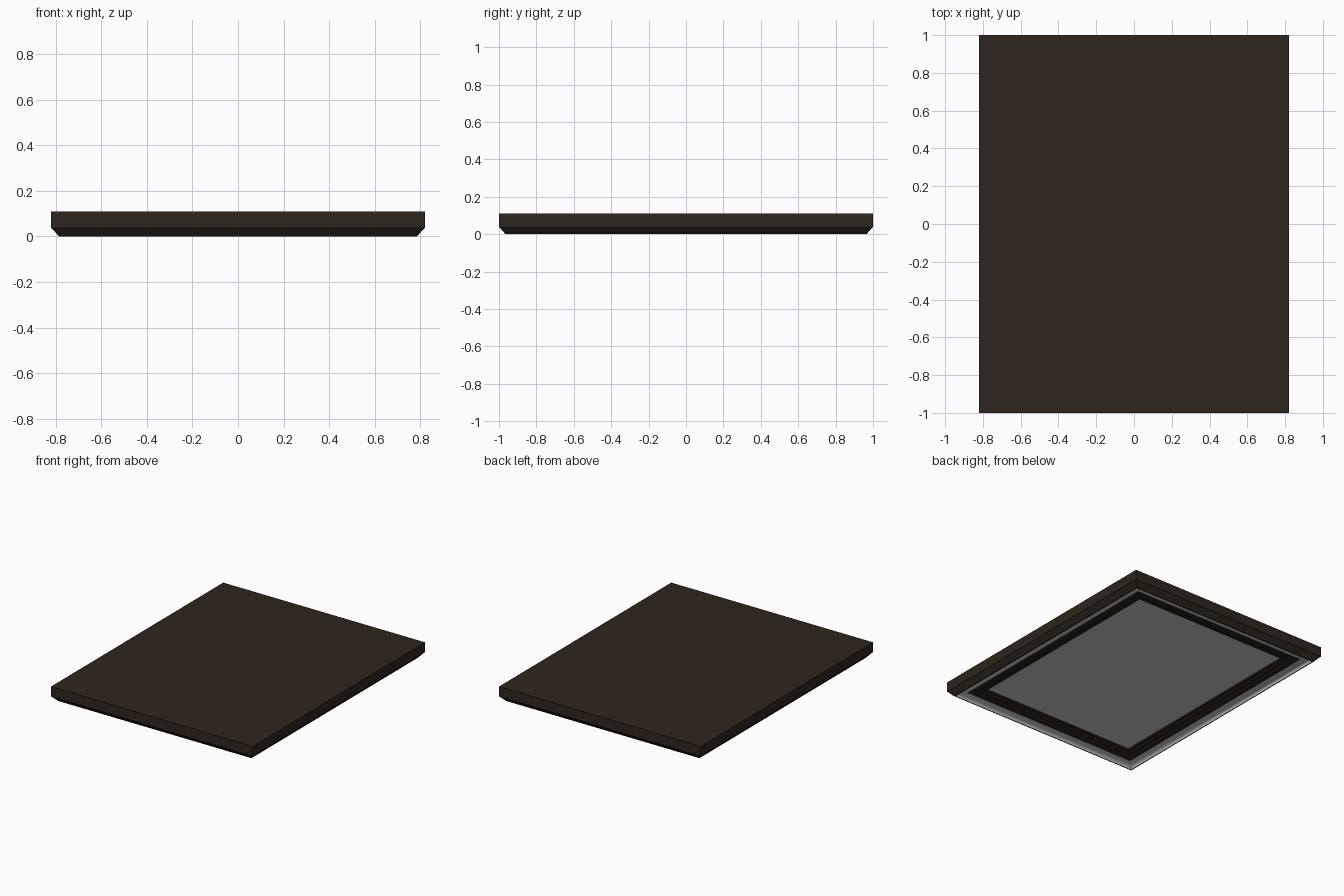
import bpy, bmesh, math

if "Cube" in bpy.data.objects:
    bpy.data.objects.remove(bpy.data.objects["Cube"])

HX, HY = 0.82, 1.0

wood = bpy.data.materials.new("dark_wood")
wood.diffuse_color = (0.027, 0.019, 0.012, 1)
wood.use_nodes = True
wood.node_tree.nodes["Principled BSDF"].inputs["Base Color"].default_value = wood.diffuse_color


def mitred(name, profile, mat=None, cap_first=False, cap_last=False, smooth=False):
    """Sweep an (inset, z) profile around the rectangle with mitred corners."""
    bm = bmesh.new()
    rings = []
    for d, z in profile:
        x, y = HX - d, HY - d
        rings.append([bm.verts.new((sx * x, sy * y, z))
                      for sx, sy in ((-1, -1), (1, -1), (1, 1), (-1, 1))])
    for a, b in zip(rings, rings[1:]):
        for i in range(4):
            j = (i + 1) % 4
            bm.faces.new((a[j], a[i], b[i], b[j]))
    if cap_first:
        bm.faces.new(rings[0])
    if cap_last:
        bm.faces.new(rings[-1][::-1])
    me = bpy.data.meshes.new(name)
    bm.to_mesh(me)
    bm.free()
    ob = bpy.data.objects.new(name, me)
    bpy.context.collection.objects.link(ob)
    if mat:
        me.materials.append(mat)
    if smooth:
        bpy.context.view_layer.objects.active = ob
        ob.select_set(True)
        bpy.ops.object.shade_smooth_by_angle(angle=math.radians(30))
        ob.select_set(False)
    return ob


# Outer frame: closed back, straight sides, chamfered front edge
mitred("outer_frame", [(0, 0.11), (0, 0.037), (0.005, 0.034), (0.035, 0.0), (0.042, 0.0)],
       wood, cap_first=True)

# Hollow curved band inside the outer frame
cove = []
for i in range(9):
    t = math.radians(90 * i / 8)
    cove.append((0.042 + 0.06 * (1 - math.cos(t)), 0.023 * math.sin(t)))
mitred("cove_band", cove, smooth=True)

# Stepped inner moulding
mitred("inner_moulding", [(0.102, 0.023), (0.104, 0.018), (0.135, 0.018), (0.14, 0.026),
                          (0.165, 0.026), (0.17, 0.034), (0.193, 0.034), (0.195, 0.042)], wood)

# Flat panel held by the frame
mitred("panel", [(0.195, 0.042)], cap_last=True)
